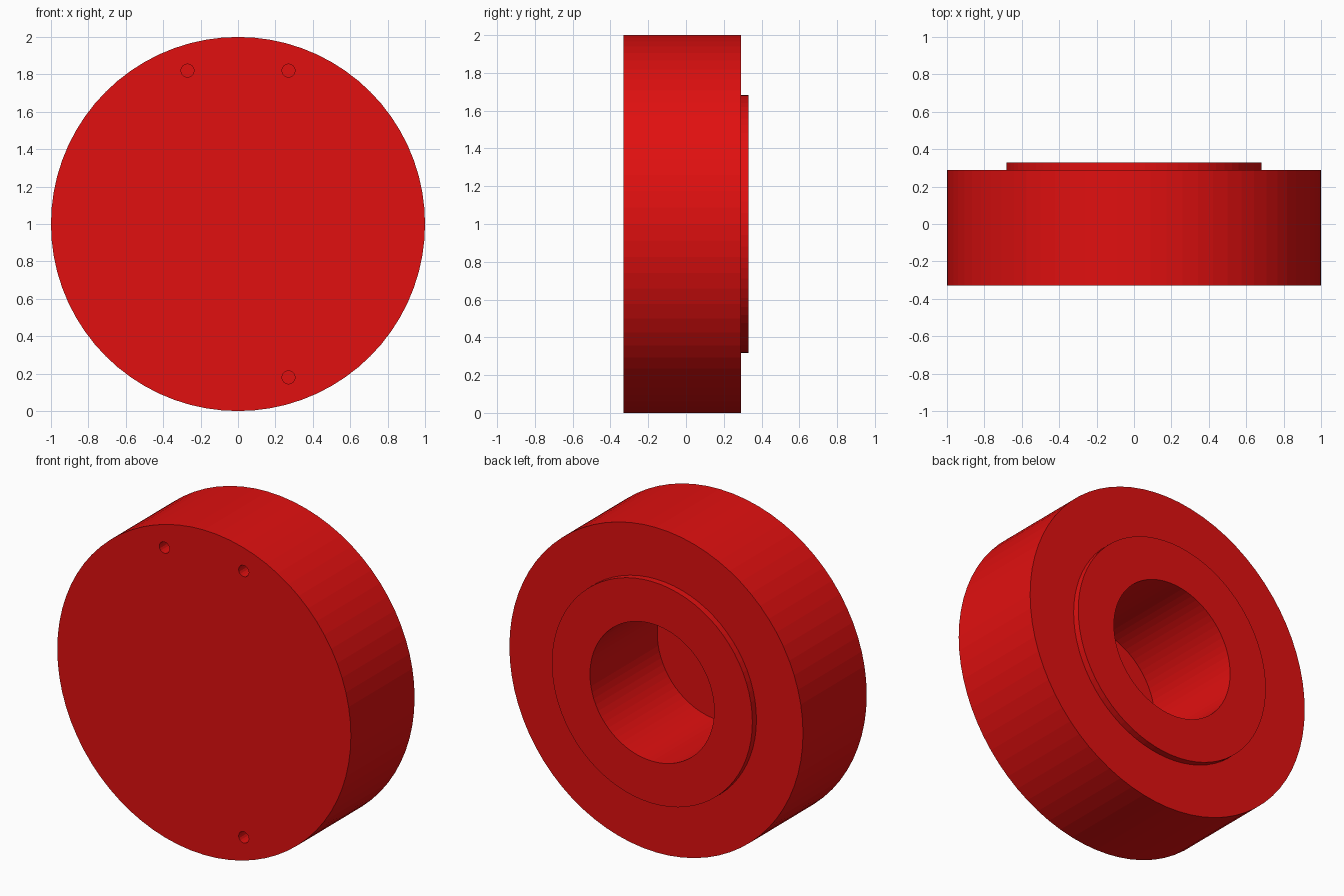
import bpy, bmesh
from math import cos, sin, pi

if "Cube" in bpy.data.objects:
    bpy.data.objects.remove(bpy.data.objects["Cube"])

SEGMENTS = 72
FRONT, BACK = -0.33, 0.33

red = bpy.data.materials.new("red")
red.diffuse_color = (0.75, 0.005, 0.005, 1)
red.use_nodes = True
red.node_tree.nodes["Principled BSDF"].inputs["Base Color"].default_value = red.diffuse_color


def turned(name, profile, segments, x=0, z=0):
    """Turn a (radius, y) profile around the y axis and cap both ends."""
    bm = bmesh.new()
    rings = []
    for r, y in profile:
        angles = [2 * pi * i / segments for i in range(segments)]
        rings.append([bm.verts.new((r * cos(a), y, r * sin(a))) for a in angles])
    for a, b in zip(rings, rings[1:]):
        for i in range(segments):
            j = (i + 1) % segments
            bm.faces.new((a[i], a[j], b[j], b[i]))
    bm.faces.new(rings[0])
    bm.faces.new(rings[-1])
    bmesh.ops.recalc_face_normals(bm, faces=bm.faces[:])
    mesh = bpy.data.meshes.new(name)
    bm.to_mesh(mesh)
    bm.free()
    mesh.materials.append(red)
    obj = bpy.data.objects.new(name, mesh)
    obj.location = (x, 0, z)
    bpy.context.collection.objects.link(obj)
    return obj


# Disc body with raised rear collar and deep central bore
body = turned("disc_body", [
    (1.0, FRONT), (1.0, 0.29),
    (0.683, 0.29), (0.683, BACK),
    (0.423, BACK), (0.423, FRONT + 0.005),
], SEGMENTS, z=1)

# Three small blind holes in the front face
for x, z in ((-0.27, 1.82), (0.27, 1.82), (0.27, 0.18)):
    cutter = turned("pin_hole_cutter", [(0.035, FRONT - 0.1), (0.035, FRONT + 0.15)], 16, x, z)
    cutter.hide_render = True
    cutter.hide_viewport = True
    cut = body.modifiers.new("pin_hole", 'BOOLEAN')
    cut.operation = 'DIFFERENCE'
    cut.solver = 'EXACT'
    cut.object = cutter
